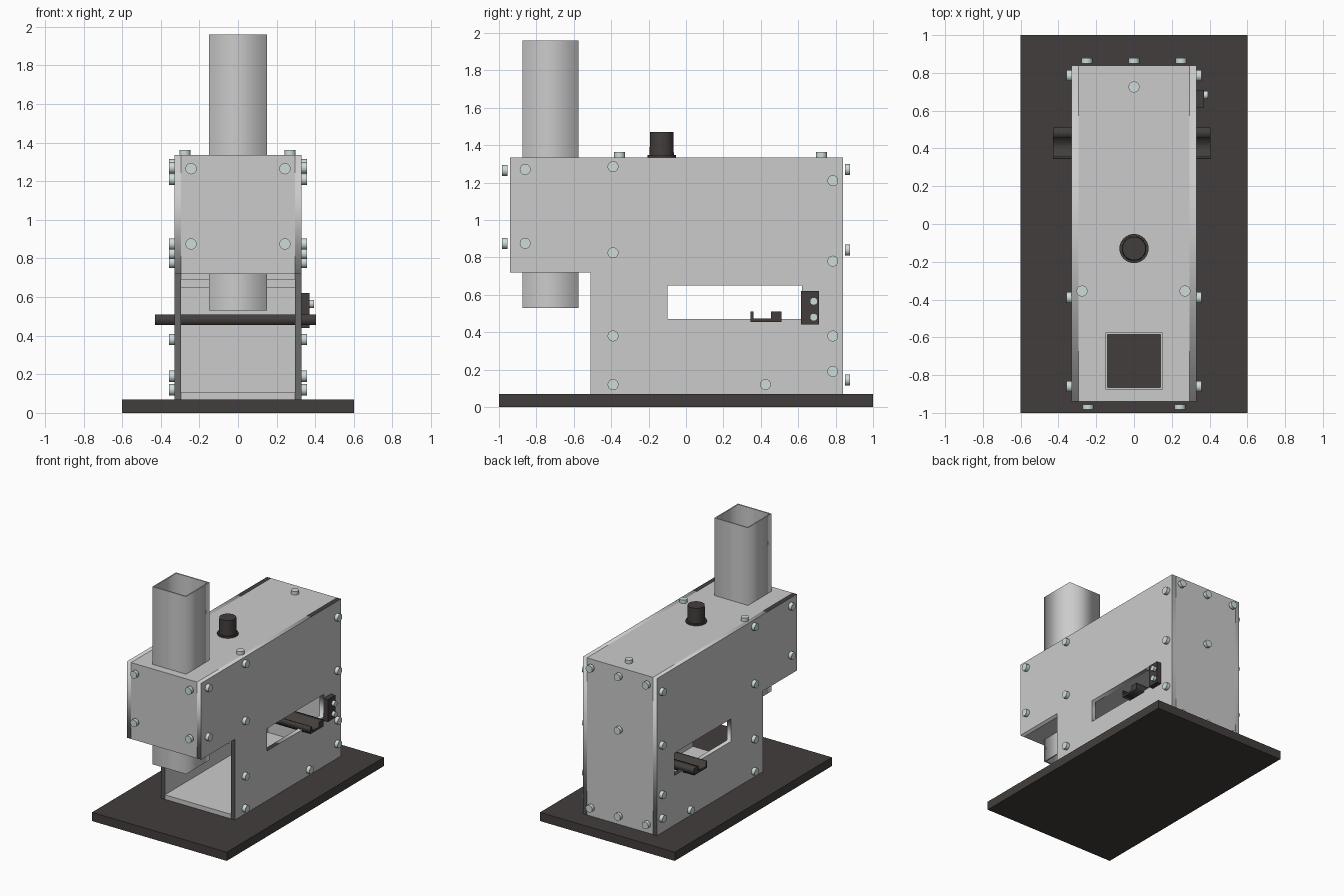
import bpy
from math import pi

if "Cube" in bpy.data.objects:
    bpy.data.objects.remove(bpy.data.objects["Cube"])

T = 0.036            # panel thickness
W = 0.33             # half width of the housing


def material(name, rgb):
    m = bpy.data.materials.new(name)
    m.diffuse_color = (*rgb, 1)
    m.use_nodes = True
    m.node_tree.nodes["Principled BSDF"].inputs["Base Color"].default_value = m.diffuse_color
    return m


DARK = material("dark_charcoal", (0.055, 0.048, 0.045))
STEEL = material("pale_steel", (0.62, 0.72, 0.69))


def finish(ob, name, mat=None):
    ob.name = name
    if mat:
        ob.data.materials.append(mat)
    return ob


def box(name, x, y, z, mat=None):
    bpy.ops.mesh.primitive_cube_add(
        size=1, location=[(a + b) / 2 for a, b in (x, y, z)])
    ob = bpy.context.object
    ob.scale = [b - a for a, b in (x, y, z)]
    bpy.ops.object.transform_apply(location=False, rotation=False)
    return finish(ob, name, mat)


def rect(x0, x1, y0, y1):
    return [(x0, y0), (x1, y0), (x1, y1), (x0, y1)]


def plate(name, loops, lo, hi, side=False, mat=None):
    """Extrude an outline (plus holes) along z, or along x when side=True."""
    cu = bpy.data.curves.new(name, 'CURVE')
    cu.dimensions, cu.fill_mode, cu.extrude = '2D', 'BOTH', (hi - lo) / 2
    for pts in loops:
        s = cu.splines.new('POLY')
        s.points.add(len(pts) - 1)
        for p, (a, b) in zip(s.points, pts):
            p.co = (a, b, 0, 1)
        s.use_cyclic_u = True
    ob = bpy.data.objects.new(name, cu)
    bpy.context.collection.objects.link(ob)
    mid = (lo + hi) / 2
    ob.location = (mid, 0, 0) if side else (0, 0, mid)
    if side:
        ob.rotation_euler = (pi / 2, 0, pi / 2)
    bpy.ops.object.select_all(action='DESELECT')
    ob.select_set(True)
    bpy.context.view_layer.objects.active = ob
    bpy.ops.object.convert(target='MESH')
    return finish(bpy.context.object, name, mat)


def cylinder(name, loc, r, h, rot=(0, 0, 0), mat=None, r_top=None):
    bpy.ops.mesh.primitive_cone_add(
        vertices=32, radius1=r, radius2=r_top or r, depth=h,
        location=loc, rotation=rot)
    bpy.ops.object.shade_smooth_by_angle()
    return finish(bpy.context.object, name, mat)


ALONG_X, ALONG_Y = (0, pi / 2, 0), (pi / 2, 0, 0)

# Base
box("base_plate", (-0.6, 0.6), (-1, 1), (0, 0.07), DARK)

# Side panels with the long window
outline = [(-0.51, 0.07), (0.84, 0.07), (0.84, 1.335),
           (-0.94, 1.335), (-0.94, 0.72), (-0.51, 0.72)]
window = rect(-0.10, 0.62, 0.47, 0.65)
plate("right_panel", [outline, window], W - T, W, side=True)
plate("left_panel", [outline, window], -W, -W + T, side=True)

# Panels between the sides
inner = (-W + T, W - T)
box("back_panel", inner, (0.84 - T, 0.84), (0.07, 1.335))
box("head_front_panel", inner, (-0.94, -0.94 + T), (0.72, 1.335))
box("floor_panel", inner, (-0.51, 0.84 - T), (0.07, 0.07 + T))
box("inner_ceiling", inner, (-0.51 + T, 0.84 - T), (0.65, 0.69))
box("inner_lintel", inner, (-0.51, -0.51 + T), (0.69, 0.755))
bore = rect(-0.147, 0.147, -0.872, -0.578)
plate("top_panel", [rect(*inner, -0.94 + T, 0.84 - T), bore],
      1.335 - T, 1.335)
plate("head_floor", [rect(*inner, -0.94 + T, -0.51), bore], 0.72, 0.72 + T)

# Open square chute through the head
plate("chute_tube", [rect(-0.15, 0.15, -0.875, -0.575),
                     rect(-0.14, 0.14, -0.865, -0.585)], 0.53, 1.96)

# Push button on top
cylinder("button_flange", (0, -0.13, 1.341), 0.077, 0.014, mat=DARK)
cylinder("button_body", (0, -0.13, 1.405), 0.065, 0.13, mat=DARK, r_top=0.062)

# Channel rail crossing the window
plate("channel_rail", [[(0.345, 0.455), (0.51, 0.455), (0.51, 0.51),
                        (0.455, 0.51), (0.455, 0.472), (0.36, 0.472),
                        (0.36, 0.51), (0.345, 0.51)]],
      -0.43, 0.405, side=True, mat=DARK)

# Small bracket beside the window
box("bracket", (W, 0.37), (0.615, 0.71), (0.44, 0.62), DARK)
for z in (0.48, 0.565):
    cylinder("bracket_screw", (0.38, 0.683, z), 0.021, 0.026, ALONG_X, STEEL)

# Screw heads: both sides, front, back and top
R, H = 0.029, 0.028
side_screws = [(-0.86, 1.27), (-0.86, 0.875), (-0.39, 1.285), (-0.39, 0.825),
               (-0.39, 0.38), (-0.39, 0.12), (0.425, 0.12), (0.785, 1.21),
               (0.785, 0.78), (0.785, 0.38), (0.785, 0.19)]
for y, z in side_screws:
    for s in (-1, 1):
        cylinder("side_screw", (s * (W + H / 2), y, z), R, H, ALONG_X, STEEL)
for x in (-0.243, 0.243):
    for z in (0.875, 1.265):
        cylinder("front_screw", (x, -0.969, z), R, H, ALONG_Y, STEEL)
back_screws = [(x, z) for x in (-0.25, 0, 0.25) for z in (0.145, 1.27)]
for x, z in back_screws + [(0, 0.84)]:
    cylinder("back_screw", (x, 0.864, z), R, H, ALONG_Y, STEEL)
for x, y in ((-0.275, -0.355), (0.27, -0.355), (0, 0.725)):
    cylinder("top_screw", (x, y, 1.335 + H / 2), R, H, mat=STEEL)
